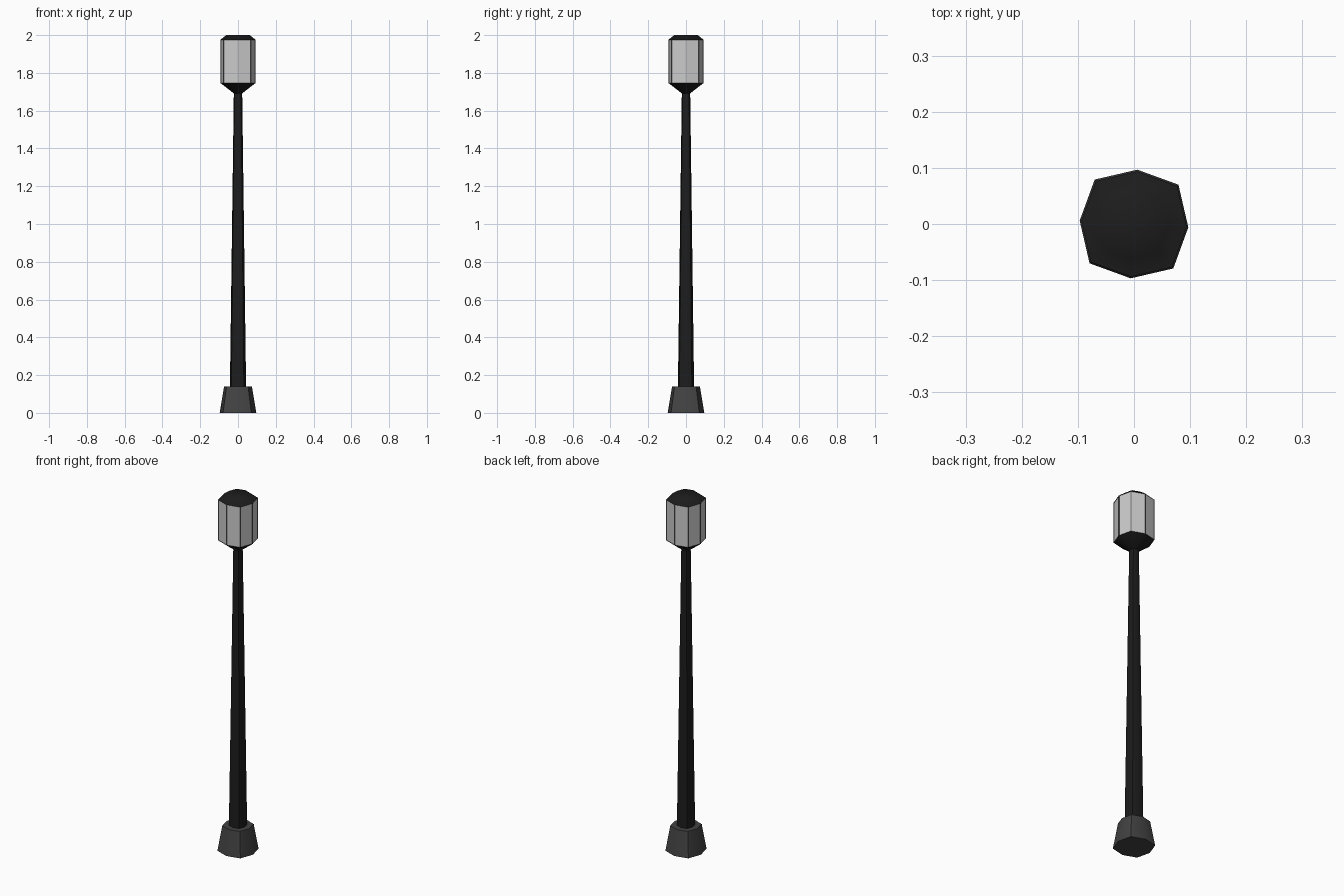
import bpy, bmesh, math

if "Cube" in bpy.data.objects:
    bpy.data.objects.remove(bpy.data.objects["Cube"])

TURN = math.radians(-3.5)
DIAGONAL = 1.09   # the eight-sided section is slightly squarish


def material(name, grey):
    mat = bpy.data.materials.new(name)
    mat.diffuse_color = (grey, grey, grey, 1)
    mat.use_nodes = True
    mat.node_tree.nodes["Principled BSDF"].inputs["Base Color"].default_value = mat.diffuse_color
    return mat


def octagonal_solid(name, profile, mats, glazed_band=None):
    """Stack eight-sided rings (radius, z); optionally inset one band as panes."""
    bm = bmesh.new()
    rings = []
    for r, z in profile:
        ring = []
        for i in range(8):
            a = TURN + i * math.pi / 4
            rr = r * (DIAGONAL if i % 2 else 1)
            ring.append(bm.verts.new((rr * math.cos(a), rr * math.sin(a), z)))
        rings.append(ring)
    bands = []
    for low, high in zip(rings, rings[1:]):
        bands.append([bm.faces.new((low[i], low[(i + 1) % 8],
                                    high[(i + 1) % 8], high[i])) for i in range(8)])
    bm.faces.new(rings[0][::-1])
    bm.faces.new(rings[-1])
    if glazed_band is not None:
        panes = bands[glazed_band]
        bmesh.ops.inset_individual(bm, faces=panes, thickness=0.008, depth=0)
        bmesh.ops.inset_individual(bm, faces=panes, thickness=0.0005, depth=-0.003)
        for f in panes:
            f.material_index = 1
    mesh = bpy.data.meshes.new(name)
    bm.to_mesh(mesh)
    bm.free()
    for mat in mats:
        mesh.materials.append(mat)
    obj = bpy.data.objects.new(name, mesh)
    bpy.context.collection.objects.link(obj)
    bpy.ops.object.select_all(action='DESELECT')
    obj.select_set(True)
    bpy.context.view_layer.objects.active = obj
    bpy.ops.object.shade_smooth_by_angle(angle=math.radians(50))
    return obj


iron = material("dark_iron", 0.012)
stone = material("dark_stone", 0.055)
glass = material("pale_glass", 0.6)

# Tapered foot
octagonal_solid("base", [(0.097, 0), (0.074, 0.14)], [stone])
# Slender post
octagonal_solid("post", [(0.043, 0.13), (0.022, 1.71)], [iron])
# Lamp head: funnel, glazed cage and chamfered cap
octagonal_solid("lantern", [(0.02, 1.69), (0.094, 1.747), (0.094, 1.975), (0.062, 2.0)],
                [iron, glass], glazed_band=1)
